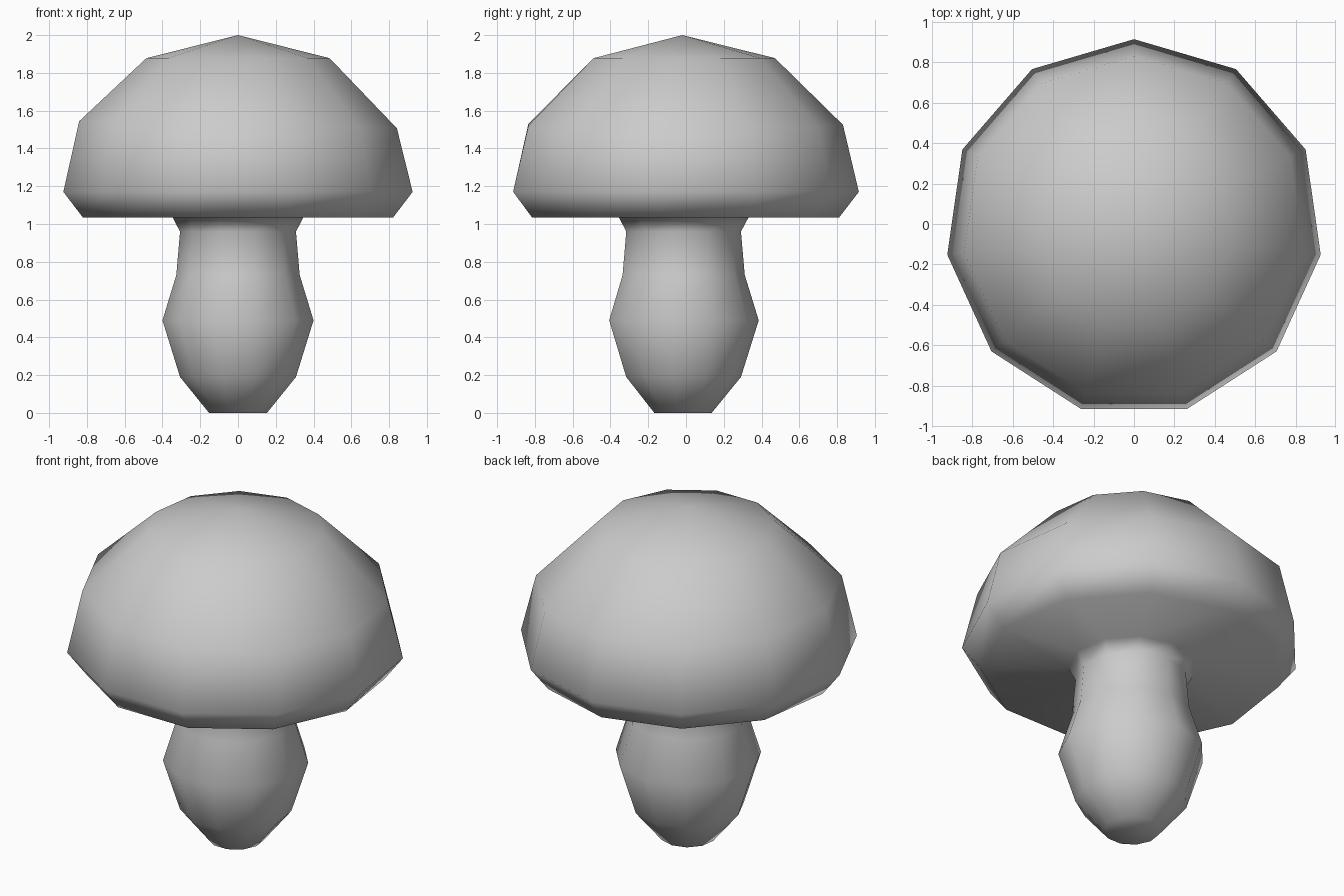
import bpy, bmesh, math

if "Cube" in bpy.data.objects:
    bpy.data.objects.remove(bpy.data.objects["Cube"])

SIDES = 11
CY = -0.019  # an 11-gon is off centre in y

# profile rings: radius, height, tilt of the ring along x
profile = [
    # stem
    (0.155, 0.0, 0), (0.31, 0.19, 0), (0.404, 0.49, 0),
    (0.33, 0.73, 0), (0.31, 0.96, 0), (0.35, 1.035, 0),
    # cap underside, rim and dome
    (0.83, 1.035, 0), (0.934, 1.17, 0), (0.85, 1.525, -0.022), (0.49, 1.878, 0),
]


def ring(bm, r, z, tilt):
    verts = []
    for i in range(SIDES):
        a = math.pi / 2 + 2 * math.pi * i / SIDES
        x, y = r * math.cos(a), r * math.sin(a)
        verts.append(bm.verts.new((x, CY + y, z + tilt * x)))
    return verts


bm = bmesh.new()
rings = [ring(bm, *p) for p in profile]

# side walls
for lo, hi in zip(rings, rings[1:]):
    for i in range(SIDES):
        j = (i + 1) % SIDES
        bm.faces.new((lo[i], lo[j], hi[j], hi[i]))

# flat foot and pointed crown
bm.faces.new(rings[0][::-1])
tip = bm.verts.new((0, CY, 2.0))
for i in range(SIDES):
    bm.faces.new((rings[-1][i], rings[-1][(i + 1) % SIDES], tip))

bmesh.ops.recalc_face_normals(bm, faces=bm.faces[:])
for f in bm.faces:
    f.smooth = True

mesh = bpy.data.meshes.new("mushroom")
bm.to_mesh(mesh)
bm.free()
bpy.context.collection.objects.link(bpy.data.objects.new("mushroom", mesh))
